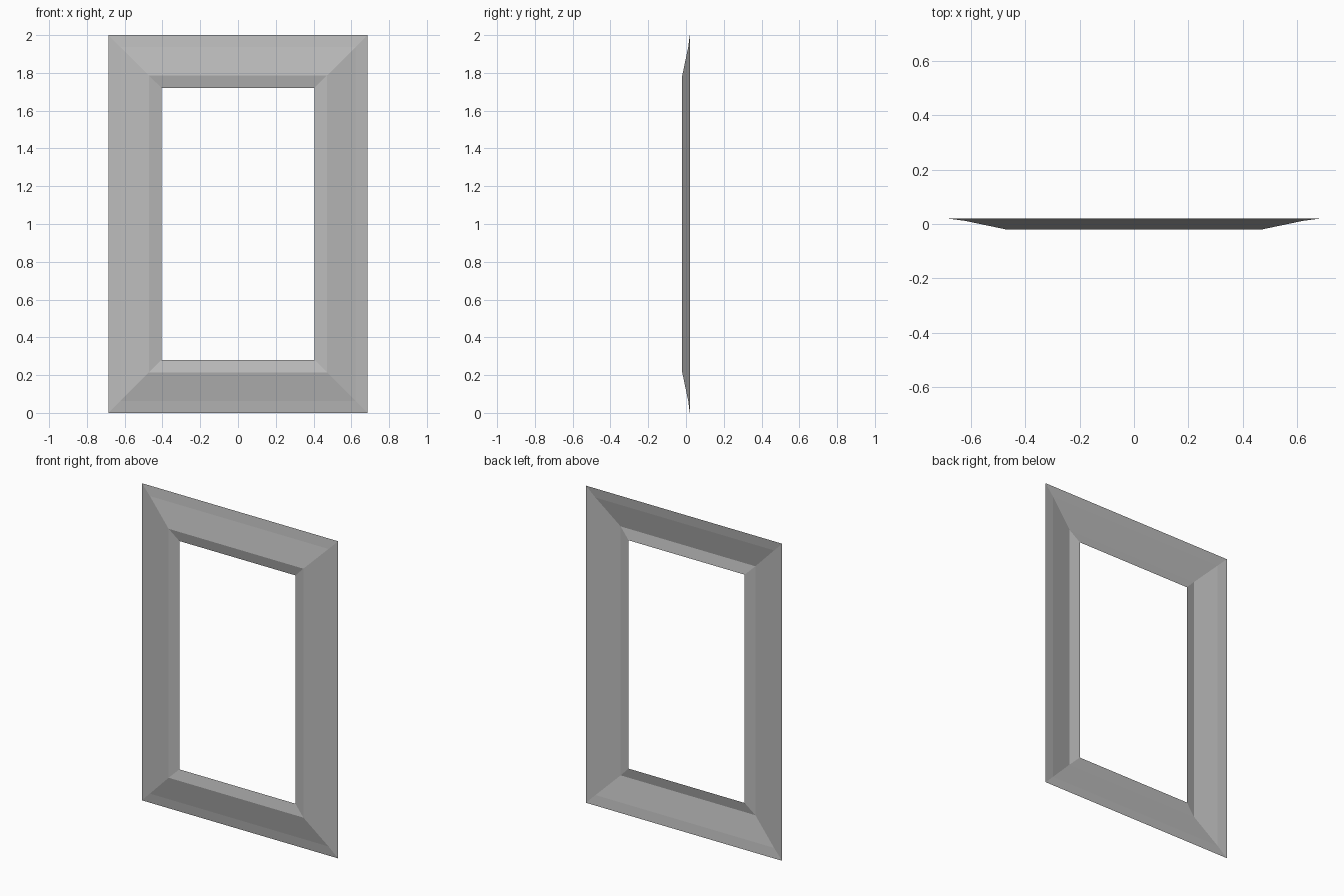
import bpy

if "Cube" in bpy.data.objects:
    bpy.data.objects.remove(bpy.data.objects["Cube"])

# Frame cross-section: (inset from outer edge, depth y)
PROFILE = [(0.0, 0.02), (0.062, 0.012), (0.215, -0.02), (0.28, -0.006)]
HALF_W, HEIGHT = 0.685, 2.0

# One mitred rectangular ring of corners per profile point
verts = []
for inset, y in PROFILE:
    x, lo, hi = HALF_W - inset, inset, HEIGHT - inset
    verts += [(-x, y, lo), (x, y, lo), (x, y, hi), (-x, y, hi)]

# Bridge neighbouring rings with quads facing the front; the back stays open
faces = []
for r in range(len(PROFILE) - 1):
    for c in range(4):
        a, b = r * 4 + c, r * 4 + (c + 1) % 4
        faces.append((a, b, b + 4, a + 4))

mesh = bpy.data.meshes.new("window_frame")
mesh.from_pydata(verts, [], faces)
mesh.update()

# Plain grey finish
grey = bpy.data.materials.new("grey")
grey.diffuse_color = (0.5, 0.5, 0.5, 1)
grey.use_nodes = True
grey.node_tree.nodes["Principled BSDF"].inputs["Base Color"].default_value = grey.diffuse_color
mesh.materials.append(grey)

frame = bpy.data.objects.new("window_frame", mesh)
bpy.context.collection.objects.link(frame)
